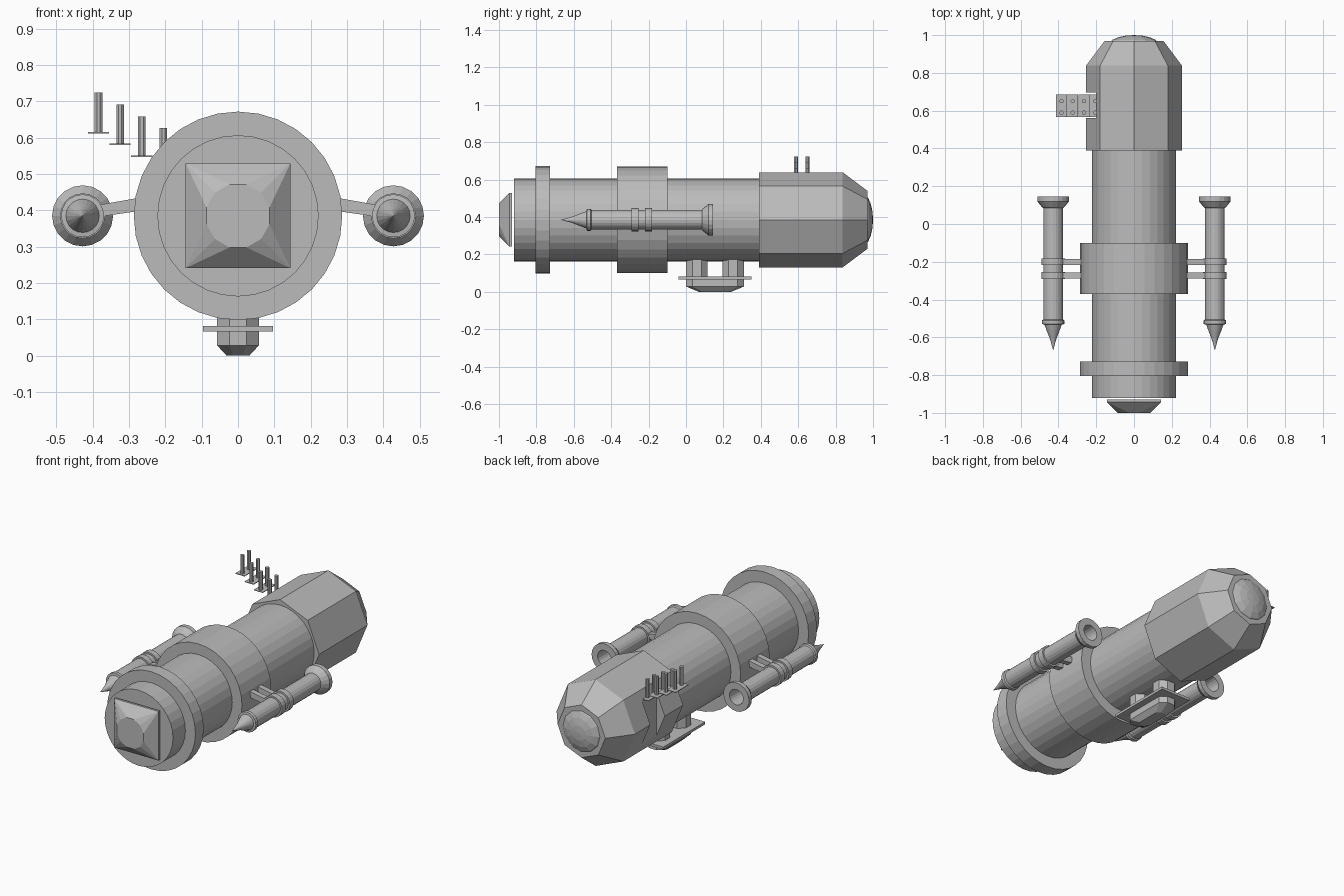
import bpy, bmesh, math
from mathutils import Vector

if "Cube" in bpy.data.objects:
    bpy.data.objects.remove(bpy.data.objects["Cube"])

CZ = 0.385                      # height of the main axis
grey = bpy.data.materials.new("plain_grey")
grey.diffuse_color = (0.5, 0.5, 0.5, 1)
grey.use_nodes = True
grey.node_tree.nodes["Principled BSDF"].inputs["Base Color"].default_value = grey.diffuse_color


def finish(name, bm):
    bmesh.ops.remove_doubles(bm, verts=bm.verts, dist=1e-5)
    bmesh.ops.recalc_face_normals(bm, faces=bm.faces)
    me = bpy.data.meshes.new(name)
    bm.to_mesh(me)
    bm.free()
    me.materials.append(grey)
    ob = bpy.data.objects.new(name, me)
    bpy.context.collection.objects.link(ob)
    return ob


def lathe(name, profile, segs, x=0.0, z=CZ, phase=0.0):
    """Turn (radius, y) points around an axis parallel to y; open ends are capped."""
    bm = bmesh.new()
    rings = []
    for r, y in profile:
        if r == 0:
            rings.append([bm.verts.new((x, y, z))])
        else:
            rings.append([bm.verts.new((x + r * math.cos(phase + 2 * math.pi * i / segs), y,
                                        z + r * math.sin(phase + 2 * math.pi * i / segs)))
                          for i in range(segs)])
    for a, b in zip(rings, rings[1:]):
        for i in range(segs):
            j = (i + 1) % segs
            vs = [a[i % len(a)], a[j % len(a)], b[j % len(b)], b[i % len(b)]]
            bm.faces.new(list(dict.fromkeys(vs)))
    for ring in (rings[0], rings[-1]):
        if len(ring) > 1:
            bm.faces.new(ring)
    return finish(name, bm)


def hull(name, points):
    bm = bmesh.new()
    vs = [bm.verts.new(p) for p in points]
    bmesh.ops.convex_hull(bm, input=vs)
    bmesh.ops.dissolve_limit(bm, angle_limit=0.01, verts=bm.verts, edges=bm.edges)
    return finish(name, bm)


def box(name, x0, x1, y0, y1, z0, z1):
    return hull(name, [(x, y, z) for x in (x0, x1) for y in (y0, y1) for z in (z0, z1)])


def post(cx, cy, r, z, n=8):
    """Ring of points around a vertical axis."""
    return [(cx + r * math.cos(math.pi * (2 * i + 1) / n),
             cy + r * math.sin(math.pi * (2 * i + 1) / n), z) for i in range(n)]


# Main hull and its two collars
lathe("main_hull", [(0.222, -0.92), (0.222, 0.41)], 32)
lathe("front_collar", [(0.287, -0.805), (0.287, -0.728)], 32)
lathe("middle_collar", [(0.285, -0.37), (0.285, -0.1)], 32)

# Nose block: square plate blending to a round face
s = 0.144
nose = [(x, y, CZ + z) for x in (-s, s) for z in (-s, s) for y in (-0.93, -0.943)]
nose += [(0.09 * math.cos(math.pi * (2 * i + 1) / 12), -1.0,
          CZ + 0.09 * math.sin(math.pi * (2 * i + 1) / 12)) for i in range(12)]
hull("nose_block", nose)

# Eight-sided rear module with a side notch, and its end dome
rear = lathe("rear_module", [(0.254, 0.39), (0.254, 0.838), (0.155, 0.97)], 8)
cutter = box("notch_cutter", -0.4, -0.2, 0.56, 0.695, 0.0, 0.8)
cutter.hide_render = True
mod = rear.modifiers.new("notch", "BOOLEAN")
mod.operation, mod.object, mod.solver = "DIFFERENCE", cutter, "EXACT"
bpy.context.view_layer.objects.active = rear
bpy.ops.object.modifier_apply(modifier=mod.name)
bpy.data.objects.remove(cutter)
lathe("rear_dome", [(0.125, 0.965), (0.115, 0.975), (0.085, 0.988), (0.045, 0.997), (0, 1.0)], 12)

# Side pods, rings and struts
pod = [(0, -0.67), (0.012, -0.625), (0.02, -0.6), (0.034, -0.565), (0.046, -0.532),
       (0.059, -0.53), (0.059, -0.51), (0.052, -0.505), (0.052, 0.085), (0.06, 0.09),
       (0.084, 0.12), (0.084, 0.145), (0.045, 0.145), (0.04, 0.05), (0, 0.05)]
for side, label in ((-1, "left"), (1, "right")):
    x = side * 0.428
    lathe(label + "_pod", pod, 20, x)
    for k, y in enumerate((-0.273, -0.2)):
        lathe(f"{label}_pod_ring_{k}", [(0.062, y - 0.018), (0.062, y + 0.018)], 20, x)
        hull(f"{label}_strut_{k}", [(side * px, y + dy, pz)
                                    for px, lo, hi in ((0.26, 0.4, 0.437), (0.4, 0.38, 0.412))
                                    for pz in (lo, hi) for dy in (-0.016, 0.016)])

# Underside mount: two posts, a plate and a tapered block
r = 0.062
for k, y in enumerate((0.058, 0.252)):
    hull(f"mount_post_{k}", post(0, y, r, 0.06) + post(0, y, r, 0.2))
box("mount_plate", -0.097, 0.097, -0.04, 0.35, 0.066, 0.081)
hull("mount_block", [p for y, yb in ((0.058, 0.1), (0.252, 0.21))
                     for p in post(0, y, r, 0.07) + post(0, y, r, 0.028) + post(0, yb, 0.034, 0.0)])

# Stepped side plates, each with two upright pegs
for i in range(4):
    x, z = -0.384 + 0.0595 * i, 0.614 - 0.0325 * i
    box(f"step_plate_{i}", x - 0.029, x + 0.029, 0.567, 0.685, z - 0.002, z + 0.002)
    for k, y in enumerate((0.589, 0.65)):
        hull(f"step_peg_{i}_{k}", post(x, y, 0.0115, z) + post(x, y, 0.0115, z + 0.11))
